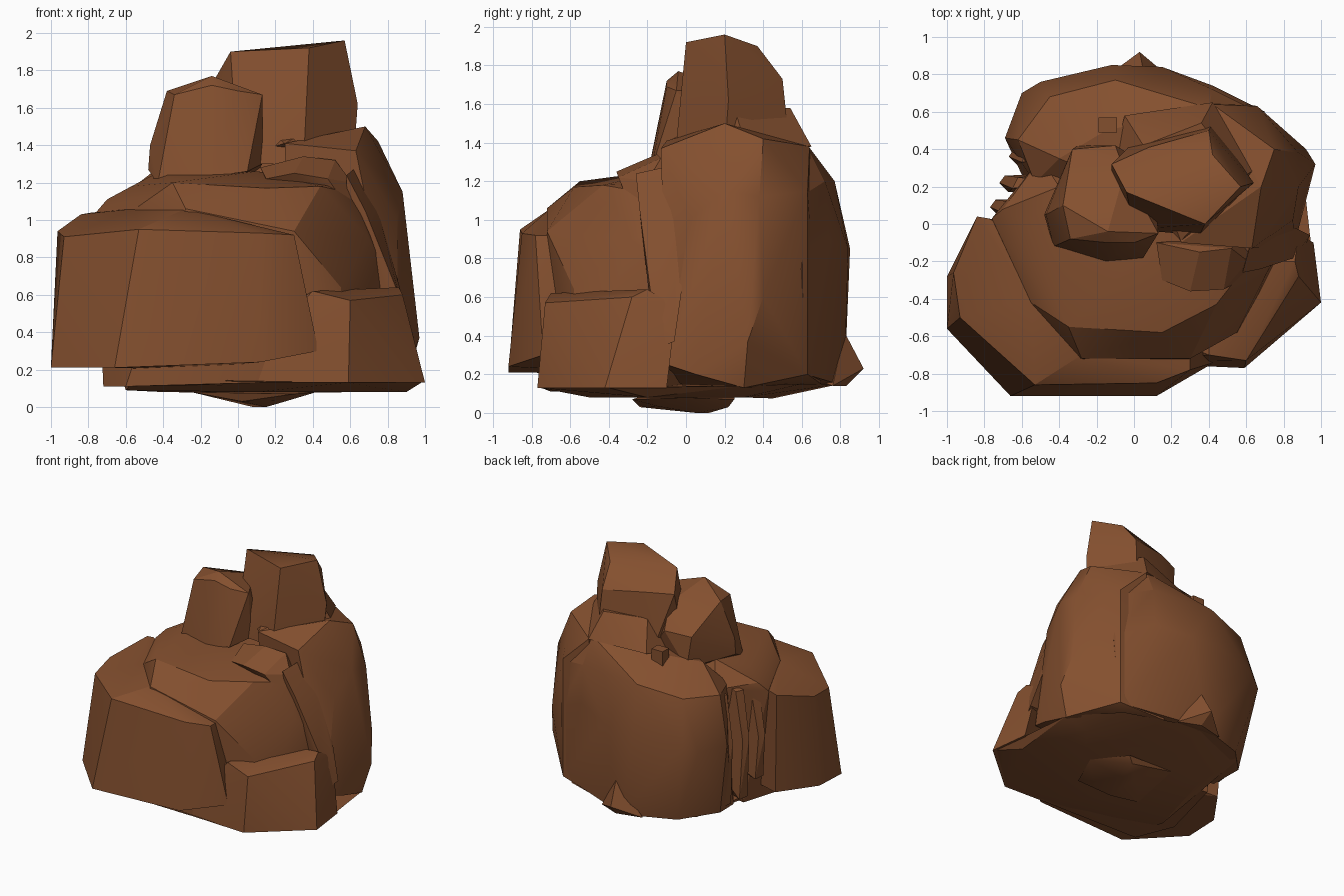
import bpy, bmesh, math

stone = bpy.data.materials.new("brown_stone")
stone.diffuse_color = (0.23, 0.079, 0.028, 1)


def rock(name, *pts):
    """A chiselled chunk: the convex hull of a few corner points."""
    bm = bmesh.new()
    for p in pts:
        bm.verts.new(p)
    bmesh.ops.convex_hull(bm, input=bm.verts[:])
    bmesh.ops.delete(bm, geom=[v for v in bm.verts if not v.link_faces], context='VERTS')
    bmesh.ops.dissolve_limit(bm, angle_limit=math.radians(4), verts=bm.verts[:], edges=bm.edges[:])
    bmesh.ops.recalc_face_normals(bm, faces=bm.faces[:])
    me = bpy.data.meshes.new(name)
    bm.to_mesh(me)
    bm.free()
    me.materials.append(stone)
    ob = bpy.data.objects.new(name, me)
    bpy.context.collection.objects.link(ob)
    bpy.ops.object.select_all(action='DESELECT')
    ob.select_set(True)
    bpy.context.view_layer.objects.active = ob
    bpy.ops.object.shade_smooth_by_angle(angle=math.radians(24))
    return ob


# wide slab across the front left
rock("front_slab",
     (-1, -.28, .22), (-1, -.56, .21), (-.66, -.92, .21), (.12, -.92, .24),
     (.43, -.74, .30), (.3, -.2, .3), (-.3, -.2, .2), (-.8, 0, .22),
     (-.965, -.26, .94), (-.93, -.5, .91), (-.53, -.86, .95), (.12, -.85, .93),
     (.3, -.78, .92), (-.84, .04, 1.03), (-.78, .03, 1.04), (-.55, -.4, 1.06),
     (-.28, -.7, 1.06), (.3, -.5, .92))

# central mass with the stepped plateau
rock("plateau",
     (-.72, -.4, .11), (-.6, -.7, .11), (.1, -.75, .13), (.6, -.55, .13),
     (.75, -.1, .13), (-.6, .12, .13), (-.76, .03, 1.04), (-.55, -.42, 1.06),
     (-.28, -.72, 1.06), (.3, -.72, .94), (.55, -.58, .64), (.7, -.28, .9),
     (.72, -.12, .95), (.8, -.1, .72), (-.7, .08, 1.11), (-.57, 0, 1.18),
     (-.35, -.55, 1.2), (.15, -.58, 1.17), (.44, -.43, 1.18), (.1, -.1, 1.26),
     (.62, -.2, 1.14), (.6, 0, 1.2), (-.4, .2, 1.27), (-.5, .35, 1.1))

# low block at the front right corner
rock("corner_block",
     (1, -.42, .13), (.59, -.77, .13), (-.07, -.74, .13), (.96, -.1, .13),
     (.6, -.73, .57), (.88, -.28, .6), (.86, -.2, .64), (.4, -.7, .62),
     (.35, -.68, .59), (.88, -.05, .55), (.4, -.2, .6))

# tall buttress on the right
rock("right_pillar",
     (.25, -.1, 1.41), (.63, -.13, 1.37), (.68, .2, 1.5), (.75, .4, 1.42),
     (.42, .64, 1.38), (.85, .02, 1.0), (.88, .2, 1.15), (.88, .38, 1.12),
     (.66, .63, 1.15), (.92, .4, .6), (.97, .32, .37), (.9, .3, .13),
     (.9, .05, .2), (.86, -.1, .25), (.66, .63, .2), (.3, -.05, .15), (.3, .7, .15),
     (.7, .6, .7))

# broad rounded mass at the back
rock("back_pillar",
     (.4, .62, 1.4), (-.15, .5, 1.35), (-.4, .35, 1.3), (.42, .72, 1.2),
     (-.1, .77, 1.2), (-.45, .68, 1.14), (-.62, .45, 1.13), (.42, .74, .9),
     (.15, .84, .85), (-.12, .85, .85), (-.5, .76, .8), (-.6, .7, .75),
     (-.69, .46, .75), (.66, .62, .2), (.7, .6, .75), (.64, .61, 1.13),
     (0, .82, .14), (.05, .83, .42), (-.4, .68, .15), (-.62, .45, .18),
     (-.58, .22, .15), (.3, 0, .15), (.2, .1, 1.35), (-.53, .22, 1.12))

# highest block, standing on a sloping shoulder
rock("spire",
     (.38, 0, 1.92), (.57, .2, 1.96), (.42, .37, 1.9), (.4, .5, 1.73),
     (-.04, .17, 1.9), (-.12, .32, 1.76), (.08, .41, 1.76), (.37, -.03, 1.55),
     (.64, .22, 1.62), (.62, .2, 1.35), (.42, .54, 1.35), (0, .44, 1.3),
     (-.12, .2, 1.3), (0, -.03, 1.3), (.35, -.06, 1.3))
rock("spire_shoulder",
     (.36, .54, 1.58), (.58, .25, 1.58), (.42, .65, 1.38), (.05, .42, 1.56),
     (-.05, .58, 1.36), (.66, .3, 1.42), (-.12, .3, 1.3), (.5, .1, 1.45),
     (.25, -.09, 1.41), (.4, .1, 1.3))

# lower block leaning on the spire
rock("knob",
     (-.48, .05, 1.27), (-.43, -.12, 1.19), (-.15, -.2, 1.23), (.05, -.18, 1.26),
     (.13, -.02, 1.3), (.1, .3, 1.25), (-.3, .42, 1.25), (-.47, .05, 1.4),
     (-.38, .1, 1.69), (-.34, -.08, 1.67), (-.14, -.1, 1.72), (-.14, -.04, 1.77),
     (.13, -.05, 1.67), (0, -.1, 1.69), (-.1, .42, 1.5), (-.33, .4, 1.5), (-.05, .28, 1.66))

# ledge lying on the plateau, and the ribbed strip that runs down from it
rock("ledge",
     (.12, -.1, 1.28), (.35, -.15, 1.34), (.52, -.13, 1.32), (.61, -.2, 1.2),
     (.3, -.36, 1.25), (.48, -.35, 1.22), (.15, -.3, 1.22), (.62, -.05, 1.05),
     (.6, -.28, 1.05), (.2, -.1, 1.1))
rock("side_rib",
     (.58, -.26, 1.24), (.63, -.08, 1.28), (.68, -.24, 1.05), (.75, -.05, 1.05),
     (.86, -.18, .6), (.86, -.02, .65), (.9, -.16, .33), (.94, -.06, .37), (.6, -.1, .4))

# upright shards in the cleft on the left side
for i, (x, y, top, low) in enumerate([(-.77, .09, 1.04, .35), (-.72, .22, 1.08, .22), (-.67, .36, 1.08, .2)]):
    rock(f"cleft_shard_{i + 1}",
         (x, y, .72), (x + .05, y - .05, low), (x + .06, y + .04, low), (x + .03, y + .04, .7),
         (x + .07, y - .03, top), (x + .1, y + .03, top), (-.5, y - .05, low), (-.4, y, top + .08),
         (-.4, y + .05, .5))

# small bits: chip behind the knob, toe at the back
rock("chip", *[(-.14 + sx * .05, .53 + sy * .04, z) for sx in (-1, 1) for sy in (-1, 1) for z in (1.28, 1.41)])
rock("back_toe", (.03, .92, .23), (-.16, .78, .14), (.22, .76, .14), (.05, .83, .14),
     (.05, .82, .42), (.05, .6, .2))

# underside tapering to a small foot
rock("base",
     (-.62, -.35, .15), (-.55, -.6, .15), (0, -.76, .14), (.58, -.76, .13),
     (.98, -.4, .13), (.9, .3, .14), (.6, .6, .15), (0, .8, .15), (-.5, .58, .16),
     (-.6, -.4, .09), (.1, -.5, .08), (.9, -.2, .08), (.7, .3, .08), (0, .45, .075), (-.4, .3, .08))
rock("foot",
     (-.25, -.25, .08), (.3, -.28, .07), (.42, 0, .08), (.25, .25, .07), (-.15, .25, .08),
     (.02, -.24, .03), (.27, -.15, .035), (.2, .22, .03), (.08, .12, 0), (.15, .05, 0), (.1, -.05, .01))
